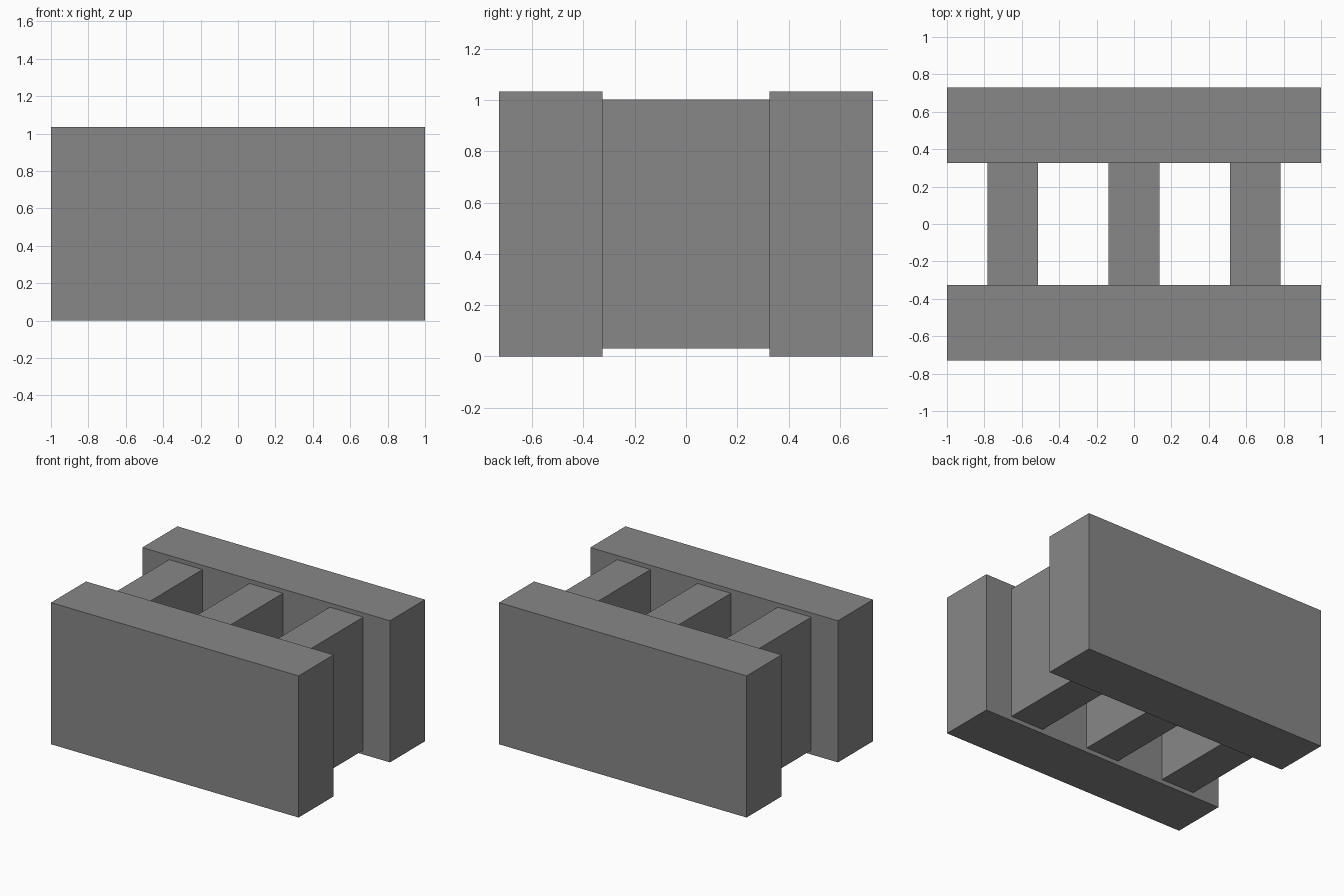
import bpy

if "Cube" in bpy.data.objects:
    bpy.data.objects.remove(bpy.data.objects["Cube"])

HEIGHT = 1.034
INNER, OUTER = 0.325, 0.729   # y range of each side slab
WEB_WIDTH = 0.27
WEB_INSET = 0.031             # webs stop short of slab top and bottom

# Dark grey concrete
concrete = bpy.data.materials.new("dark_concrete")
concrete.diffuse_color = (0.245, 0.245, 0.245, 1)
concrete.use_nodes = True
concrete.node_tree.nodes["Principled BSDF"].inputs["Base Color"].default_value = concrete.diffuse_color


def box(name, center, size):
    bpy.ops.mesh.primitive_cube_add(size=1, location=center)
    obj = bpy.context.object
    obj.name = name
    obj.scale = size
    bpy.ops.object.transform_apply(location=False, rotation=False, scale=True)
    obj.data.materials.append(concrete)
    return obj


# Front and back slabs
for name, side in (("front_slab", -1), ("back_slab", 1)):
    box(name, (0, side * (INNER + OUTER) / 2, HEIGHT / 2),
        (2, OUTER - INNER, HEIGHT))

# Three connecting webs
for name, x in (("left_web", -0.649), ("middle_web", 0), ("right_web", 0.649)):
    box(name, (x, 0, HEIGHT / 2),
        (WEB_WIDTH, 2 * INNER, HEIGHT - 2 * WEB_INSET))
